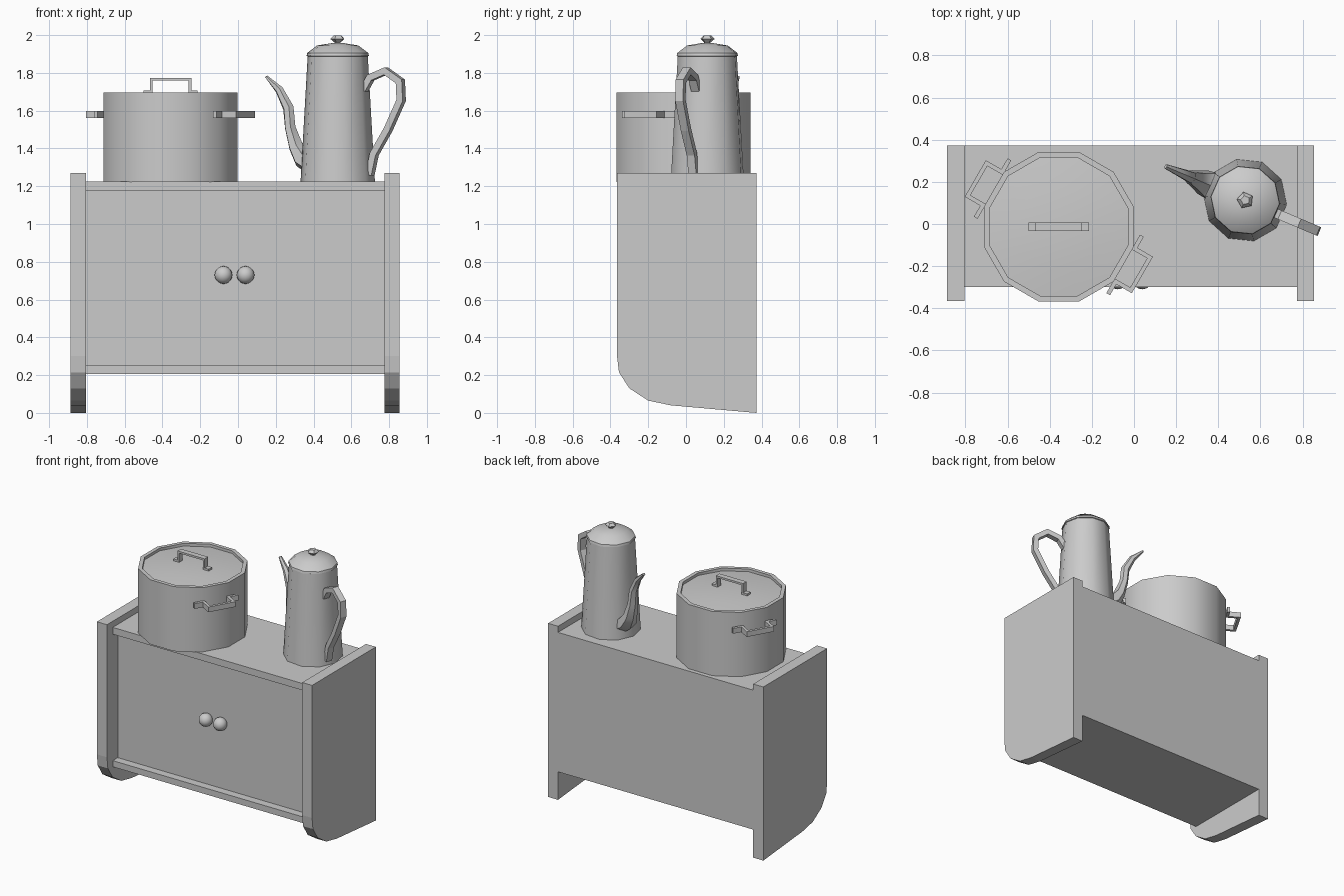
import bpy
import bmesh
from math import pi, cos, sin, radians
from mathutils import Matrix, Vector

if "Cube" in bpy.data.objects:
    bpy.data.objects.remove(bpy.data.objects["Cube"])

GREY = (0.6, 0.6, 0.6, 1)
mat = bpy.data.materials.new("plain_grey")
mat.diffuse_color = GREY
mat.use_nodes = True
mat.node_tree.nodes["Principled BSDF"].inputs["Base Color"].default_value = GREY


def finish(name, bm, smooth=False):
    bmesh.ops.recalc_face_normals(bm, faces=bm.faces)
    mesh = bpy.data.meshes.new(name)
    bm.to_mesh(mesh)
    bm.free()
    mesh.materials.append(mat)
    obj = bpy.data.objects.new(name, mesh)
    bpy.context.collection.objects.link(obj)
    if smooth:
        bpy.ops.object.select_all(action="DESELECT")
        obj.select_set(True)
        bpy.context.view_layer.objects.active = obj
        bpy.ops.object.shade_smooth_by_angle(angle=radians(40))
    return obj


def prism(name, outline, x0, x1):
    """Extrude a (y, z) outline from x0 to x1."""
    bm = bmesh.new()
    face = bm.faces.new([bm.verts.new((x0, y, z)) for y, z in outline])
    ext = bmesh.ops.extrude_face_region(bm, geom=[face])
    moved = [v for v in ext["geom"] if isinstance(v, bmesh.types.BMVert)]
    bmesh.ops.translate(bm, verts=moved, vec=(x1 - x0, 0, 0))
    return finish(name, bm)


def board(name, y0, y1, z0, z1):
    return prism(name, [(y0, z0), (y1, z0), (y1, z1), (y0, z1)], LEFT, RIGHT)


def skin(bm, rings):
    """Join rings of equal size with quads and cap both ends."""
    for a, b in zip(rings, rings[1:]):
        n = len(a)
        for i in range(n):
            bm.faces.new((a[i], a[(i + 1) % n], b[(i + 1) % n], b[i]))
    bm.faces.new(rings[0])
    bm.faces.new(rings[-1])


def lathe(name, centre, profile, sides, turn):
    """Revolve (radius, z) points around a vertical axis."""
    bm = bmesh.new()
    angles = [radians(turn) + 2 * pi * i / sides for i in range(sides)]
    skin(bm, [[bm.verts.new((centre[0] + r * cos(a), centre[1] + r * sin(a), z))
               for a in angles] for r, z in profile])
    return finish(name, bm, True)


def sweep(name, frame, path, sizes, sides=4, smooth=False):
    """Sweep a (width, thickness) section along a path in the frame's u-w plane."""
    bm = bmesh.new()
    pts = [Vector(p) for p in path]
    rings = []
    for i, p in enumerate(pts):
        before = (p - pts[max(i - 1, 0)]).normalized()
        after = (pts[min(i + 1, len(pts) - 1)] - p).normalized()
        along = (before + after).normalized()
        mitre = 1 / max(along.dot(after if i == 0 else before), 0.5)
        normal = Vector((-along.y, along.x))
        width, thick = sizes[i] if isinstance(sizes, list) else sizes
        k = 1 / cos(pi / sides) if sides == 4 else 1
        ring = []
        for s in range(sides):
            a = 2 * pi * (s + 0.5) / sides
            q = p + normal * (sin(a) * k * thick / 2 * mitre)
            ring.append(bm.verts.new(frame @ Vector((q.x, cos(a) * k * width / 2, q.y))))
        rings.append(ring)
    skin(bm, rings)
    return finish(name, bm, smooth)


def frame(u, v, w, origin):
    m = Matrix((u, v, w)).transposed().to_4x4()
    m.translation = origin
    return m


# Cabinet
LEFT, RIGHT, BACK = -0.805, 0.775, 0.373
side = [(BACK, 0), (-0.08, 0.04), (-0.2, 0.065), (-0.3, 0.13),
        (-0.355, 0.215), (-0.365, 0.3), (-0.365, 1.27), (BACK, 1.27)]
prism("right_side_panel", side, LEFT - 0.082, LEFT)
prism("left_side_panel", side, RIGHT, RIGHT + 0.08)
board("top_board", -0.298, BACK, 1.175, 1.225)
board("bottom_board", -0.298, BACK, 0.205, 0.25)
board("door_front", -0.24, -0.2, 0.25, 1.175)
board("back_panel", 0.34, BACK, 0.25, 1.175)
for label, x in (("right", -0.077), ("left", 0.04)):
    bm = bmesh.new()
    bmesh.ops.create_uvsphere(bm, u_segments=16, v_segments=10, radius=0.047,
                              matrix=Matrix.Translation((x, -0.263, 0.73)))
    finish(label + "_door_knob", bm, True)

# Cooking pot with its sunken lid
POT = (-0.357, -0.013)
lathe("cooking_pot", POT, [(0.368, 1.223), (0.368, 1.695), (0.34, 1.695), (0.34, 1.66)], 12, 15)
lathe("cooking_pot_lid", POT, [(0.34, 1.66), (0.34, 1.675), (0.2, 1.69), (0.05, 1.695)], 12, 15)


def strap(name, where, foot, arm, reach, size):
    path = [(-foot, 0), (-arm, 0), (-arm, reach), (arm, reach), (arm, 0), (foot, 0)]
    sweep(name, where, path, size)


strap("lid_handle", frame((1, 0, 0), (0, 1, 0), (0, 0, 1), (*POT, 1.7)),
      0.143, 0.103, 0.067, (0.04, 0.014))
for label, angle in (("right", 150), ("left", -30)):
    out = Vector((cos(radians(angle)), sin(radians(angle)), 0))
    up = Vector((0, 0, 1))
    spot = Vector((*POT, 1.579)) + out * 0.363
    strap(label + "_pot_handle", frame(up.cross(out), up, out, spot),
          0.16, 0.09, 0.085, (0.038, 0.02))

# Coffee pot
JUG = (0.528, 0.113)
lathe("coffee_pot", JUG, [(0.198, 1.225), (0.16, 1.89)], 10, -6)
lathe("coffee_pot_lid", JUG, [(0.155, 1.885), (0.166, 1.89), (0.163, 1.905), (0.11, 1.945),
                              (0.03, 1.958)], 10, -6)
lathe("coffee_pot_lid_knob", JUG, [(0.018, 1.95), (0.018, 1.962), (0.04, 1.98),
                                   (0.022, 1.998)], 5, 30)


def radial(angle):
    c, s = cos(radians(angle)), sin(radians(angle))
    return frame((c, s, 0), (-s, c, 0), (0, 0, 1), (*JUG, 0))


sweep("coffee_pot_handle", radial(-23),
      [(0.15, 1.71), (0.19, 1.775), (0.277, 1.81), (0.36, 1.755), (0.365, 1.655),
       (0.29, 1.5), (0.21, 1.37), (0.185, 1.26)], (0.045, 0.035))
sweep("coffee_pot_spout", radial(157),
      [(0.14, 1.32), (0.2, 1.35), (0.24, 1.41), (0.273, 1.51), (0.284, 1.615),
       (0.336, 1.71), (0.41, 1.78)],
      [(0.16, 0.13), (0.14, 0.11), (0.1, 0.08), (0.075, 0.06), (0.06, 0.06),
       (0.045, 0.045), (0.025, 0.015)], 6, True)
